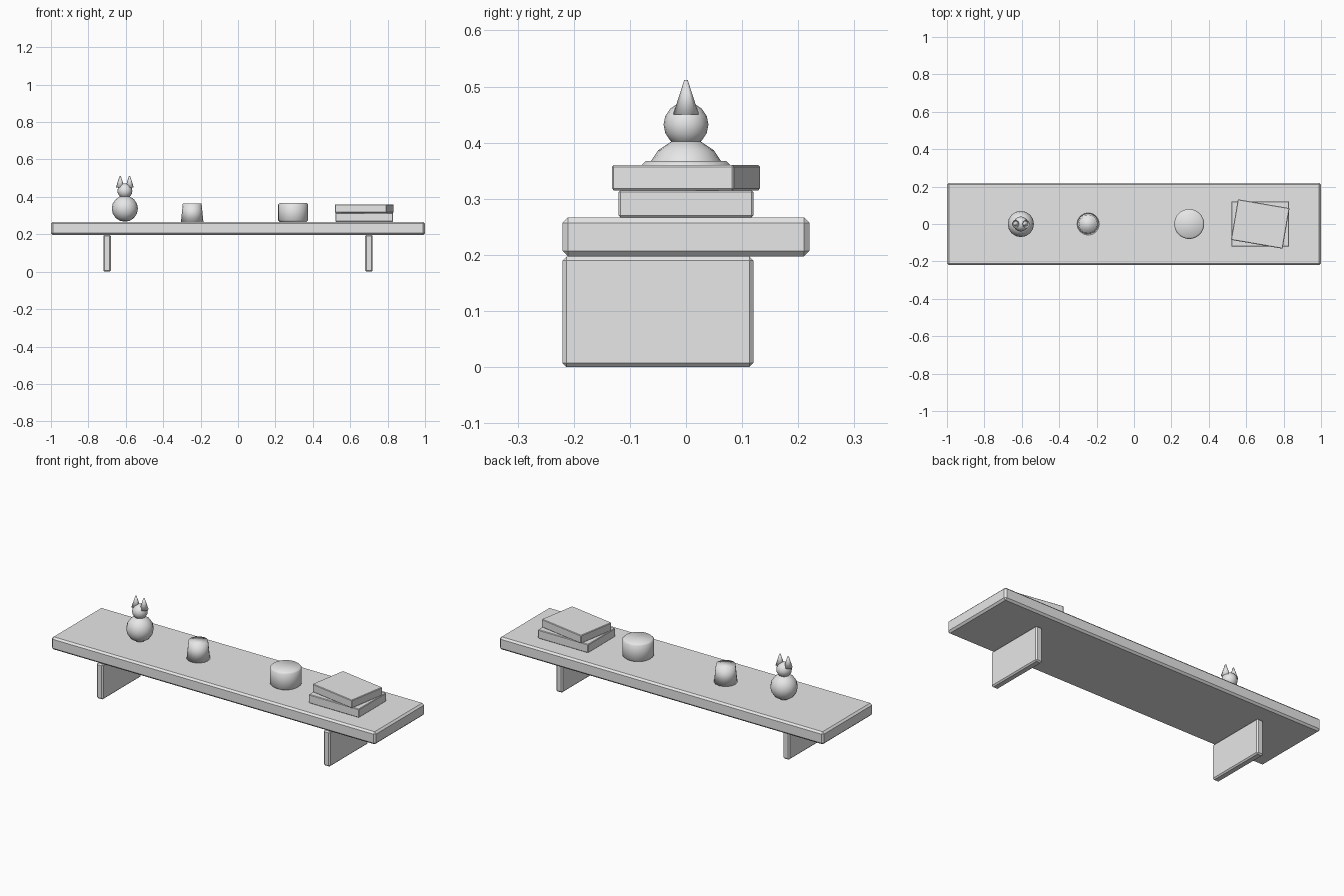
import bpy, math

if "Cube" in bpy.data.objects:
    bpy.data.objects.remove(bpy.data.objects["Cube"])

grey = bpy.data.materials.new("light_grey")
grey.diffuse_color = (0.8, 0.8, 0.8, 1)
grey.use_nodes = True
grey.node_tree.nodes["Principled BSDF"].inputs["Base Color"].default_value = grey.diffuse_color


def finish(name, smooth=False, bevel=0.0):
    ob = bpy.context.object
    ob.name = name
    ob.data.materials.append(grey)
    if bevel:
        m = ob.modifiers.new("bevel", 'BEVEL')
        m.width, m.segments, m.limit_method = bevel, 1, 'ANGLE'
    if smooth:
        bpy.ops.object.shade_smooth()
    return ob


def box(name, loc, size, bevel, turn=0.0):
    bpy.ops.mesh.primitive_cube_add(size=1, location=loc)
    ob = bpy.context.object
    ob.scale = size
    bpy.ops.object.transform_apply(location=False, rotation=False, scale=True)
    ob.rotation_euler.z = turn
    return finish(name, bevel=bevel)


def ball(name, loc, r):
    bpy.ops.mesh.primitive_uv_sphere_add(segments=16, ring_count=8, radius=r, location=loc)
    return finish(name, smooth=True)


def cone(name, loc, r1, r2, h, sides, bevel=0.0):
    bpy.ops.mesh.primitive_cone_add(vertices=sides, radius1=r1, radius2=r2, depth=h, location=loc)
    return finish(name, smooth=True, bevel=bevel)


# Shelf board and its two brackets
box("shelf_board", (0, 0, 0.232), (2, 0.44, 0.07), 0.01)
for side, x in (("left", -0.7), ("right", 0.7)):
    box(side + "_bracket", (x, -0.05, 0.0985), (0.04, 0.34, 0.197), 0.007)

# Cat figurine
ball("cat_body", (-0.605, 0, 0.337), 0.07)
ball("cat_head", (-0.605, 0, 0.432), 0.04)
for side, x in (("left", -0.63), ("right", -0.58)):
    cone(side + "_ear", (x, 0, 0.481), 0.023, 0.003, 0.062, 8)

# Cup and jar
cone("cup", (-0.245, 0, 0.315), 0.06, 0.05, 0.1, 16)
cone("jar", (0.295, 0, 0.317), 0.08, 0.08, 0.1, 32, bevel=0.008)

# Two stacked books
box("lower_book", (0.675, 0, 0.291), (0.31, 0.24, 0.048), 0.003)
box("upper_book", (0.675, 0, 0.3375), (0.28, 0.22, 0.045), 0.003, -0.17)
